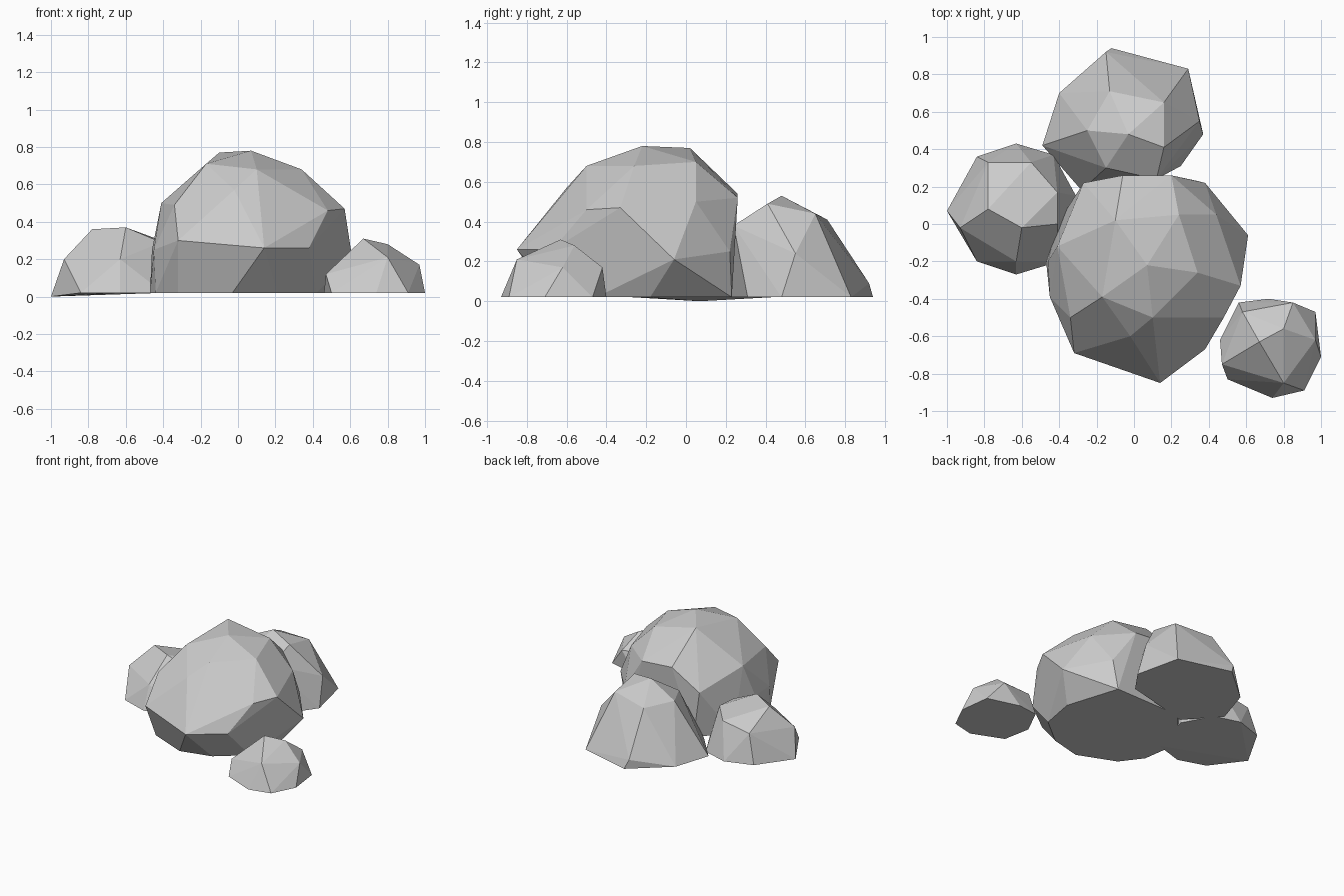
import bpy, bmesh

GROUND = 0.02


def boulder(name, footprint, knobs):
    """Faceted rock: convex skin over a flat footprint (x, y) and its upper corners (x, y, z)."""
    bm = bmesh.new()
    for x, y in footprint:
        bm.verts.new((x, y, GROUND))
    for p in knobs:
        bm.verts.new(p)
    hull = bmesh.ops.convex_hull(bm, input=bm.verts[:])
    spare = [v for v in bm.verts if not v.link_faces]
    bmesh.ops.delete(bm, geom=spare, context='VERTS')
    bmesh.ops.dissolve_limit(bm, angle_limit=0.05, verts=bm.verts[:], edges=bm.edges[:])
    bmesh.ops.recalc_face_normals(bm, faces=bm.faces[:])
    mesh = bpy.data.meshes.new(name)
    bm.to_mesh(mesh)
    bm.free()
    obj = bpy.data.objects.new(name, mesh)
    bpy.context.collection.objects.link(obj)
    return obj


# Large central rock
boulder("main_rock",
        [(-.03, -.68), (.21, -.62), (.42, -.45), (.47, -.18), (.34, .23), (-.22, .22),
         (-.41, 0), (-.47, -.2), (-.44, -.4), (-.32, -.56)],
        [(.14, -.85, .26), (-.32, -.69, .30), (.38, -.67, .26), (-.02, -.60, .57),
         (-.34, -.50, .49), (.57, -.33, .47), (.48, -.50, .46), (.61, -.06, .21),
         (.38, .22, .25), (.07, -.22, .78), (-.10, .02, .77), (.34, -.26, .68),
         (-.17, -.39, .71), (.10, -.50, .68), (.24, .05, .70), (.44, .05, .50),
         (-.41, -.12, .50), (-.06, .26, .54), (.20, .26, .52), (-.27, .22, .38),
         (-.46, -.20, .25), (-.45, -.39, .25)])

# Tall rock behind
boulder("back_rock",
        [(-.12, .94), (.29, .83), (.37, .48), (.25, .31), (-.28, .18), (-.49, .42), (-.40, .70)],
        [(-.15, .92, .09), (-.03, .48, .53), (.16, .41, .49), (-.13, .71, .41),
         (.16, .65, .44), (-.25, .50, .42), (.35, .55, .24), (-.15, .30, .40), (.12, .24, .38)])

# Low rock on the left
boulder("left_rock",
        [(-.84, .36), (-.63, .43), (-.43, .37), (-.31, .15), (-.40, -.20), (-.63, -.27), (-.84, -.20)],
        [(-1.0, .07, 0), (-.93, -.02, .20), (-.78, .08, .36), (-.60, -.02, .37),
         (-.78, .33, .24), (-.55, .33, .28), (-.41, .17, .30), (-.41, 0, .29), (-.63, -.20, .20)])

# Small rock at the front right
boulder("small_rock",
        [(.56, -.42), (.72, -.40), (.97, -.47), (1.0, -.71), (.91, -.89), (.74, -.93),
         (.50, -.83), (.46, -.62)],
        [(.67, -.63, .31), (.80, -.56, .28), (.97, -.62, .17), (.80, -.85, .21),
         (.47, -.75, .12), (.58, -.47, .20), (.85, -.42, .17)])
